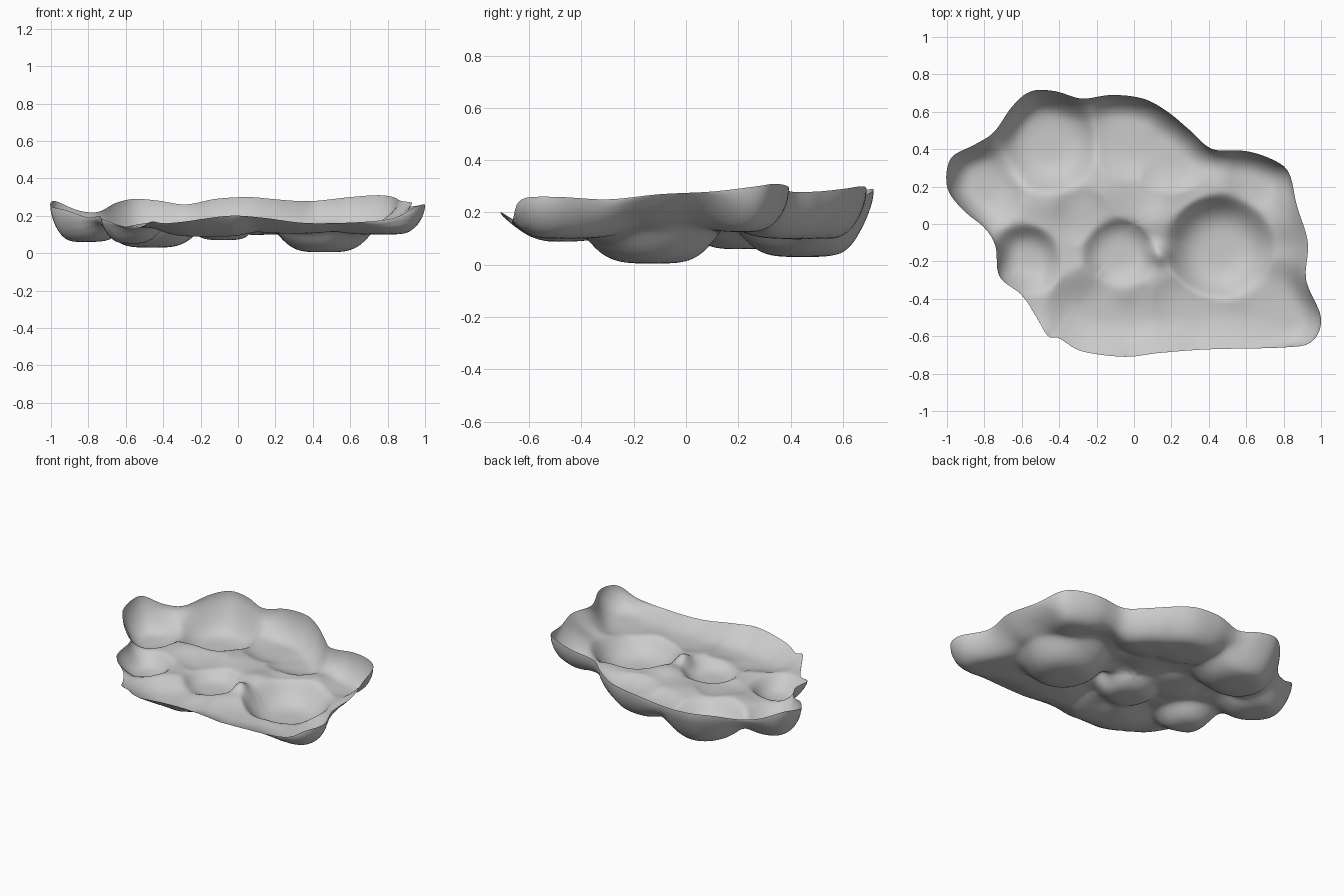
import bpy
import bmesh
import math
from mathutils import Vector
from mathutils.geometry import intersect_point_line

if "Cube" in bpy.data.objects:
    bpy.data.objects.remove(bpy.data.objects["Cube"])

SEGMENTS, RINGS = 256, 64
BASE = .14

# Rim outline of the open shell, counter-clockwise: x, y, height
RIM = [Vector(p) for p in (
    (1, -.5, .26), (.92, -.3, .25), (.93, -.1, .27), (.87, .1, .28),
    (.83, .27, .3), (.75, .34, .31), (.6, .39, .3), (.42, .4, .28),
    (.3, .5, .28), (.18, .6, .29), (.05, .67, .3), (-.12, .69, .29),
    (-.28, .67, .26), (-.42, .71, .28), (-.55, .71, .29), (-.65, .63, .27),
    (-.75, .49, .22), (-.86, .42, .23), (-.98, .35, .28), (-1, .2, .25),
    (-.92, .08, .23), (-.8, -.02, .19), (-.74, -.12, .2), (-.72, -.28, .18),
    (-.6, -.38, .14), (-.52, -.5, .14), (-.46, -.6, .17), (-.4, -.61, .16),
    (-.28, -.68, .17), (-.05, -.71, .2), (.13, -.69, .19), (.4, -.67, .16),
    (.8, -.66, .18), (.95, -.63, .25))]

# Round basins: x, y, radius, floor height
BASINS = ((.46, -.13, .29, .005), (-.46, .44, .28, .03), (-.59, -.2, .2, .05),
          (-.08, -.16, .2, .07), (-.82, .2, .24, .06), (-.02, .48, .25, .1),
          (.75, -.48, .3, .1), (-.17, -.53, .33, .088), (.2, .38, .22, .1),
          (.3, -.54, .3, .105), (.65, .24, .17, .125), (-.28, .04, .16, .125))

# Soft mounds between the basins: x, y, radius, rise
MOUNDS = ((.45, .2, .14, .02), (.13, .02, .12, .025), (.13, -.16, .07, .05),
          (-.15, .18, .16, .015), (-.45, .14, .16, .025), (.2, .2, .12, .01),
          (.8, .0, .12, .02), (-.3, -.3, .12, .015), (-.05, -.36, .1, .015))

# Stretches of the rim with a gentle slope instead of an upright wall
GENTLE = ((.9, -.05), (-.55, -.48), (-.2, -.68), (.15, -.68), (.5, -.67))


def smooth_rim(points, steps):
    """Closed Catmull-Rom curve through the points."""
    out, n = [], len(points)
    for i in range(n):
        a, b, c, d = (points[(i + k) % n] for k in (-1, 0, 1, 2))
        for s in range(steps):
            t = s / steps
            out.append(b + (c - a) * t / 2 + (a * 2 - b * 5 + c * 4 - d) * t * t / 2
                       + (b * 3 - a - c * 3 + d) * t ** 3 / 2)
    return out


def rim_at(angle, curve):
    """Point of the rim in a given direction from the centre."""
    ray = Vector((math.cos(angle), math.sin(angle)))
    for p, q in zip(curve, curve[1:] + curve[:1]):
        u, v = ray.cross(p.xy), ray.cross(q.xy)
        if u <= 0 < v and ray.dot(p.xy) > 0:
            return p.lerp(q, u / (u - v))


def floor_height(x, y):
    """Undulating floor, sunk into blended basins and raised in mounds."""
    sunk = 0
    for bx, by, r, low in BASINS:
        d = math.hypot(x - bx, y - by) / r
        if d < 1:
            sunk += ((BASE - low) * (1 - d ** 4) ** 1.5) ** 4
    z = BASE - sunk ** .25
    for mx, my, r, rise in MOUNDS:
        z += rise * math.exp(-((x - mx) ** 2 + (y - my) ** 2) / (r * r / 2))
    return z


def edge_distance(p, curve):
    """Distance to the rim and the height of the nearest rim point."""
    best = min(curve, key=lambda c: (c.xy - p).length_squared)
    i = curve.index(best)
    gap = 9
    for j in (i - 1, (i + 1) % len(curve)):
        t = intersect_point_line(p, best.xy, curve[j].xy)[1]
        t = min(max(t, 0), 1)
        gap = min(gap, (best.xy.lerp(curve[j].xy, t) - p).length)
    return gap, best.z


def wall_lift(p, gap):
    """Share of the rim height reached at a distance from the rim."""
    near = min((p - Vector(g)).length for g in GENTLE)
    gentle = math.exp(-(near / .24) ** 4)
    upright = 1 - math.sqrt(1 - max(0, 1 - gap / .13) ** 2.2)
    slope = max(0, 1 - gap / .2) ** 1.8
    return upright + (slope - upright) * gentle


# Shell surface: rings from the centre out to the rim, denser near the rim
curve = smooth_rim(RIM, 5)
edge = [rim_at(math.tau * i / SEGMENTS, curve) for i in range(SEGMENTS)]
bm = bmesh.new()
centre = bm.verts.new((0, 0, floor_height(0, 0)))
previous = None
for r in range(1, RINGS + 1):
    f = math.sin(r / RINGS * math.pi / 2)
    ring = []
    for e in edge:
        p = e.xy * f
        z = floor_height(p.x, p.y)
        gap, top = edge_distance(p, curve)
        if r == RINGS:
            gap, top = 0, e.z
        ring.append(bm.verts.new((p.x, p.y, z + (top - z) * wall_lift(p, gap))))
    for i in range(SEGMENTS):
        j = (i + 1) % SEGMENTS
        if previous:
            bm.faces.new((previous[i], ring[i], ring[j], previous[j]))
        else:
            bm.faces.new((centre, ring[i], ring[j]))
    previous = ring

# Soften the creases where basins meet, keeping the rim in place
inner = [v for v in bm.verts if not v.is_boundary]
for _ in range(4):
    bmesh.ops.smooth_vert(bm, verts=inner, factor=.5, use_axis_z=True)

mesh = bpy.data.meshes.new("basin_shell")
bm.to_mesh(mesh)
bm.free()
shell = bpy.data.objects.new("basin_shell", mesh)
bpy.context.collection.objects.link(shell)
mesh.polygons.foreach_set("use_smooth", [True] * len(mesh.polygons))

# Pale grey surface
grey = bpy.data.materials.new("pale_grey")
grey.use_nodes = True
colour = (.6, .6, .6, 1)
grey.diffuse_color = colour
grey.node_tree.nodes["Principled BSDF"].inputs["Base Color"].default_value = colour
mesh.materials.append(grey)
